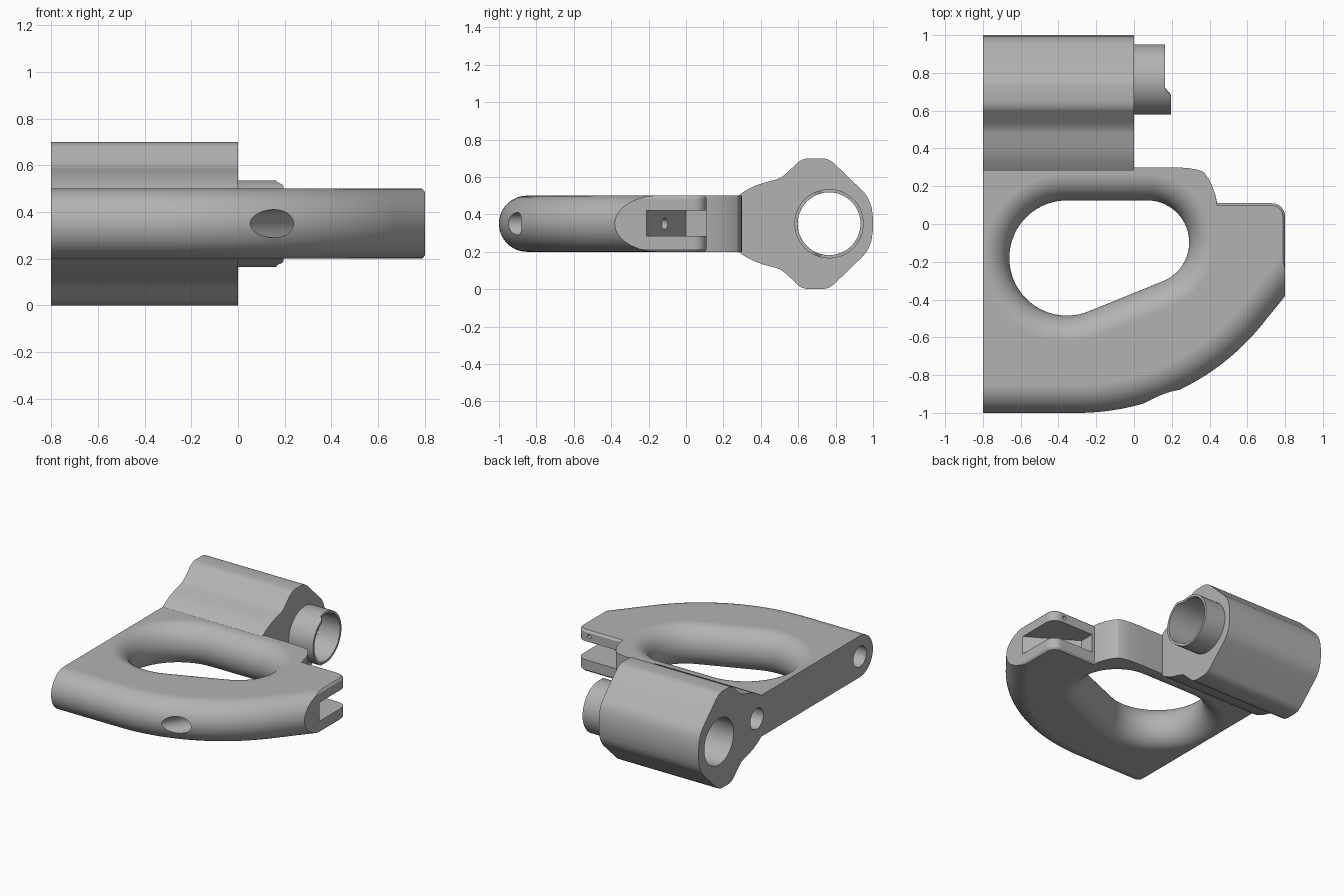
import bpy, bmesh
from math import sin, cos, pi, radians, sqrt
from mathutils import Vector

if "Cube" in bpy.data.objects:
    bpy.data.objects.remove(bpy.data.objects["Cube"])

MID = 0.35    # mid height of the whole part
ROUND = 0.15  # full-round edge radius

grey = bpy.data.materials.new("machined_grey")
grey.use_nodes = True
grey.diffuse_color = (0.45, 0.45, 0.45, 1)
grey.node_tree.nodes["Principled BSDF"].inputs["Base Color"].default_value = (0.45, 0.45, 0.45, 1)


def make(name, bm):
    bmesh.ops.recalc_face_normals(bm, faces=bm.faces)
    mesh = bpy.data.meshes.new(name)
    bm.to_mesh(mesh)
    bm.free()
    mesh.materials.append(grey)
    ob = bpy.data.objects.new(name, mesh)
    bpy.context.collection.objects.link(ob)
    return ob


def loft(name, loops):
    """Solid through a stack of equal-length point loops, capped at both ends."""
    bm = bmesh.new()
    rings = [[bm.verts.new(p) for p in loop] for loop in loops]
    n = len(rings[0])
    for a, b in zip(rings, rings[1:]):
        for i in range(n):
            j = (i + 1) % n
            bm.faces.new((a[i], a[j], b[j], b[i]))
    bm.faces.new(rings[0])
    bm.faces.new(rings[-1])
    return make(name, bm)


def drill(name, start, direction, length, radius, segments=48):
    d = Vector(direction).normalized()
    turn = d.to_track_quat('Z', 'Y')
    circle = [turn @ Vector((radius * cos(2 * pi * i / segments), radius * sin(2 * pi * i / segments), 0))
              for i in range(segments)]
    ends = [Vector(start), Vector(start) + d * length]
    return loft(name, [[e + c for c in circle] for e in ends])


def arc(cx, cy, r, a0, a1, n):
    return [(cx + r * cos(radians(a0 + (a1 - a0) * i / n)),
             cy + r * sin(radians(a0 + (a1 - a0) * i / n))) for i in range(n + 1)]


def combine(target, other, operation):
    mod = target.modifiers.new(operation.lower(), 'BOOLEAN')
    mod.operation = operation
    mod.solver = 'EXACT'
    mod.object = other
    bpy.context.view_layer.objects.active = target
    bpy.ops.object.modifier_apply(modifier=mod.name)
    bpy.data.objects.remove(other)


# Handle plate: outline stacked in layers, front edge pulled in to a full round
def plate_outline(inset, soft):
    sweep = 1.256 - inset
    front = arc(-0.3, 0.256, sweep, -90, -39, 40)
    x, y = front[-1]
    side = 0.8 - soft
    flat_start = (side, y + (side - x) * sin(radians(51)) / cos(radians(51)))
    corner = arc(0.73, 0.04, 0.07 - soft, 0, 90, 8)
    hub = [(0.44, 0.11 - soft), (0.432, 0.15), (0.415, 0.2), (0.395, 0.24), (0.37, 0.275),
           (0.34, 0.287), (0.28, 0.297), (0.2, 0.3), (-0.02, 0.3), (-0.02, 0.4)]
    return [(-0.8, -1 + inset)] + front + [flat_start] + corner + hub + [(-0.8, 0.4)]


layers = []
for i in range(-14, 15):
    a = pi / 2 * i / 14
    h = ROUND * sin(a)
    soft = max(0, 0.012 - (ROUND - abs(h)))
    layers.append([(x, y, MID + h) for x, y in plate_outline(ROUND * (1 - cos(a)), soft)])
body = loft("handle_body", layers)

# Barrel block: symmetric cross-section run along x
upper = [(0.28, 0.15), (0.32, 0.178), (0.37, 0.203), (0.42, 0.22), (0.48, 0.236), (0.51, 0.248),
         (0.54, 0.272), (0.6, 0.33), (0.62, 0.342), (0.65, 0.35), (0.73, 0.35), (0.76, 0.344),
         (0.79, 0.325), (0.95, 0.17), (0.975, 0.135), (0.992, 0.09), (1.0, 0.03)]
section = upper + [(y, -h) for y, h in reversed(upper)]
block = loft("barrel_block", [[(x, y, MID + h) for y, h in section] for x in (-0.8, 0)])
combine(body, block, 'UNION')


# Finger opening: wrap of two circles, flared towards both faces
def opening(grow):
    return (arc(-0.355, -0.18, 0.305 + grow, 90, 292, 40)
            + arc(0.07, -0.097, 0.222 + grow, -68, 90, 32))


flare = 0.138
layers = [[(x, y, MID - 0.2) for x, y in opening(flare)]]
for i in range(-14, 15):
    a = pi / 2 * i / 14
    layers.append([(x, y, MID + ROUND * sin(a)) for x, y in opening(flare * (1 - cos(a)))])
layers.append([(x, y, MID + 0.2) for x, y in opening(flare)])
combine(body, loft("opening_cutter", layers), 'DIFFERENCE')

# Fork slot with a slanted floor
slot = [(0.9, -0.272), (0.8, -0.21), (0.46, 0), (0.46, 0.2), (0.9, 0.2)]
combine(body, loft("slot_cutter", [[(x, y, z) for x, y in slot] for z in (0.285, 0.42)]), 'DIFFERENCE')

# Bores: barrel, two blind end holes, stepped front hole, small fork hole
slant = (0.53, 0.85, 0)
front_start = (0.135 - 0.053, -0.93 - 0.085, MID)
bores = [((-0.9, 0.765, MID), (1, 0, 0), 1.0, 0.168),
         ((-0.9, 0.33, MID), (1, 0, 0), 0.7, 0.075),
         ((-0.9, -0.85, MID), (1, 0, 0), 0.8, 0.075),
         (front_start, slant, 0.5, 0.06),
         (front_start, slant, 1.08, 0.03),
         ((0.7, 0.2, 0.46), (0, -1, 0), 0.25, 0.015)]
for start, direction, length, radius in bores:
    combine(body, drill("bore_cutter", start, direction, length, radius), 'DIFFERENCE')

# Barrel collar: thin tube with a longer lip on its inner side
bm = bmesh.new()
N = 96
rows = []
for i in range(N):
    a = 2 * pi * i / N
    t = min(1, max(0, (0.715 - (0.765 + 0.185 * cos(a))) / 0.035))
    end = 0.165 + 0.03 * t
    rows.append([bm.verts.new((x, 0.765 + r * cos(a), MID + r * sin(a)))
                 for x, r in ((0, 0.168), (end, 0.168), (end, 0.185), (0, 0.185))])
for i in range(N):
    a, b = rows[i], rows[(i + 1) % N]
    for k in range(4):
        m = (k + 1) % 4
        bm.faces.new((a[k], a[m], b[m], b[k]))
collar = make("barrel_collar", bm)

# Smooth shading with crisp edges
for ob in (body, collar):
    bpy.ops.object.select_all(action='DESELECT')
    ob.select_set(True)
    bpy.context.view_layer.objects.active = ob
    bpy.ops.object.shade_smooth_by_angle(angle=radians(28))
    weighted = ob.modifiers.new("weighted_normals", 'WEIGHTED_NORMAL')
    weighted.keep_sharp = True
